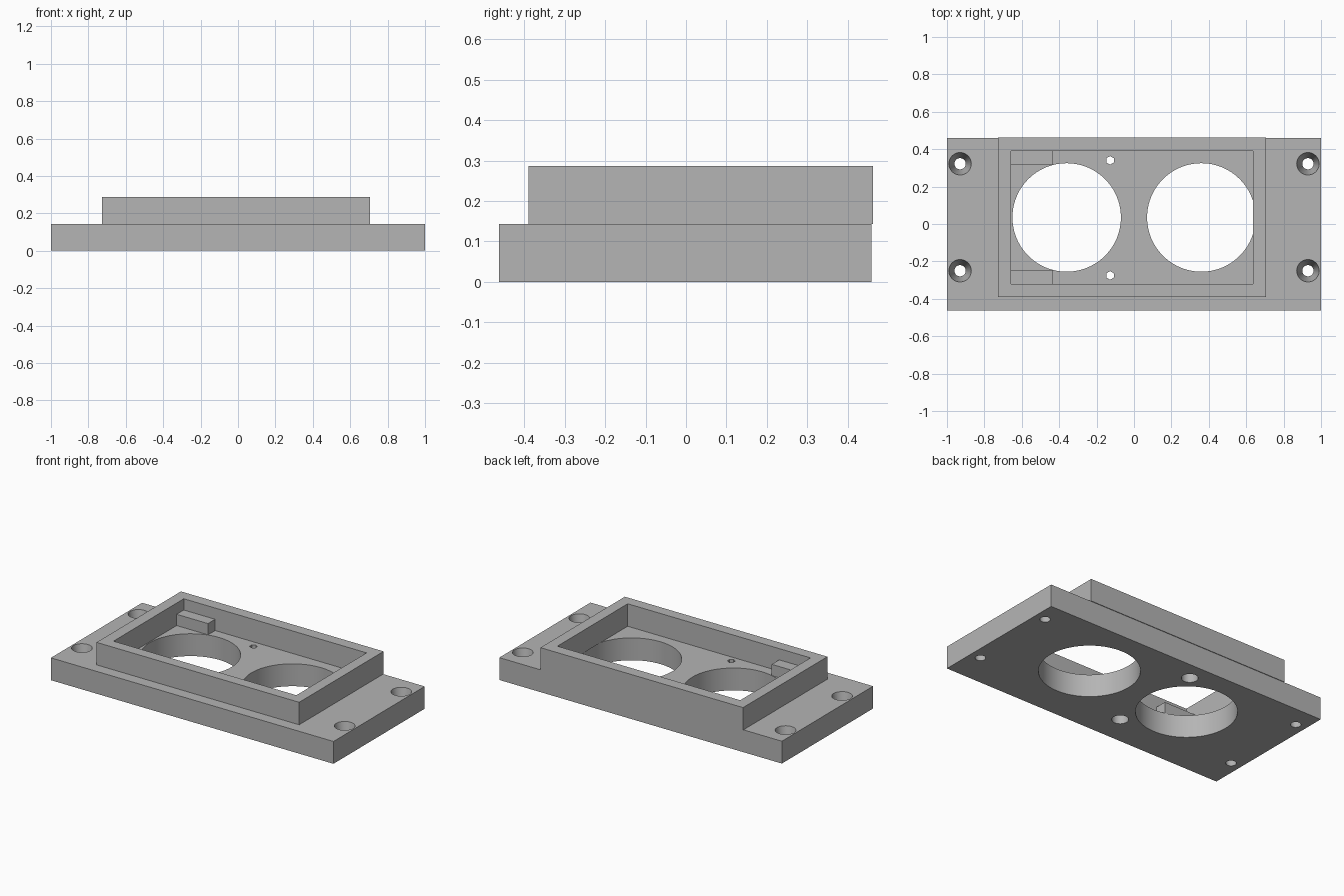
import bpy
import math

cube = bpy.data.objects.get("Cube")
if cube:
    bpy.data.objects.remove(cube, do_unlink=True)

BASE_TOP = 0.143
FRAME_TOP = 0.287
BLOCK_TOP = 0.215

grey = bpy.data.materials.new("plain_grey")
grey.use_nodes = True
colour = (0.46, 0.46, 0.46, 1)
grey.diffuse_color = colour
grey.node_tree.nodes["Principled BSDF"].inputs["Base Color"].default_value = colour


def finish(name):
    obj = bpy.context.object
    obj.name = name
    obj.data.materials.append(grey)
    bpy.ops.object.transform_apply(location=True, rotation=True, scale=True)
    return obj


def box(name, x0, x1, y0, y1, z0, z1):
    bpy.ops.mesh.primitive_cube_add(
        size=1, location=((x0 + x1) / 2, (y0 + y1) / 2, (z0 + z1) / 2))
    bpy.context.object.scale = (x1 - x0, y1 - y0, z1 - z0)
    return finish(name)


def cone(name, x, y, z0, z1, r0, r1, sides):
    bpy.ops.mesh.primitive_cone_add(
        vertices=sides, radius1=r0, radius2=r1, depth=z1 - z0,
        location=(x, y, (z0 + z1) / 2))
    return finish(name)


def cut(target, cutter):
    cutter.hide_render = True
    mod = target.modifiers.new("cut", "BOOLEAN")
    mod.operation = "DIFFERENCE"
    mod.solver = "EXACT"
    mod.object = cutter
    bpy.ops.object.select_all(action="DESELECT")
    target.select_set(True)
    bpy.context.view_layer.objects.active = target
    bpy.ops.object.modifier_apply(modifier=mod.name)
    bpy.data.objects.remove(cutter, do_unlink=True)


# Base plate with two large round openings
base = box("base_plate", -1, 1, -0.463, 0.459, 0, BASE_TOP)
for x in (-0.36, 0.36):
    cut(base, cone("opening_cutter", x, 0.035, -0.1, 0.3, 0.29, 0.29, 96))

# Tapered screw holes in the four corners, running past both faces
for x in (-0.93, 0.93):
    for y in (-0.25, 0.322):
        cut(base, cone("screw_cutter", x, y, -0.0143, BASE_TOP + 0.0143,
                       0.027, 0.063, 48))

# Small through holes, widened from underneath
for y in (-0.275, 0.34):
    cut(base, cone("pin_cutter", -0.128, y, -0.1, 0.3, 0.023, 0.023, 6))
    cut(base, cone("recess_cutter", -0.128, y, -0.1, 0.1, 0.048, 0.048, 48))

bpy.ops.object.shade_smooth_by_angle(angle=math.radians(30))

# Raised rectangular frame
frame = box("raised_frame", -0.728, 0.706, -0.39, 0.463, BASE_TOP, FRAME_TOP)
cut(frame, box("pocket_cutter", -0.657, 0.637, -0.32, 0.39, 0, 0.5))

# Support blocks in the two right-hand corners of the frame
box("front_support_block", -0.657, -0.435, -0.32, -0.245, BASE_TOP, BLOCK_TOP)
box("back_support_block", -0.657, -0.435, 0.318, 0.39, BASE_TOP, BLOCK_TOP)
